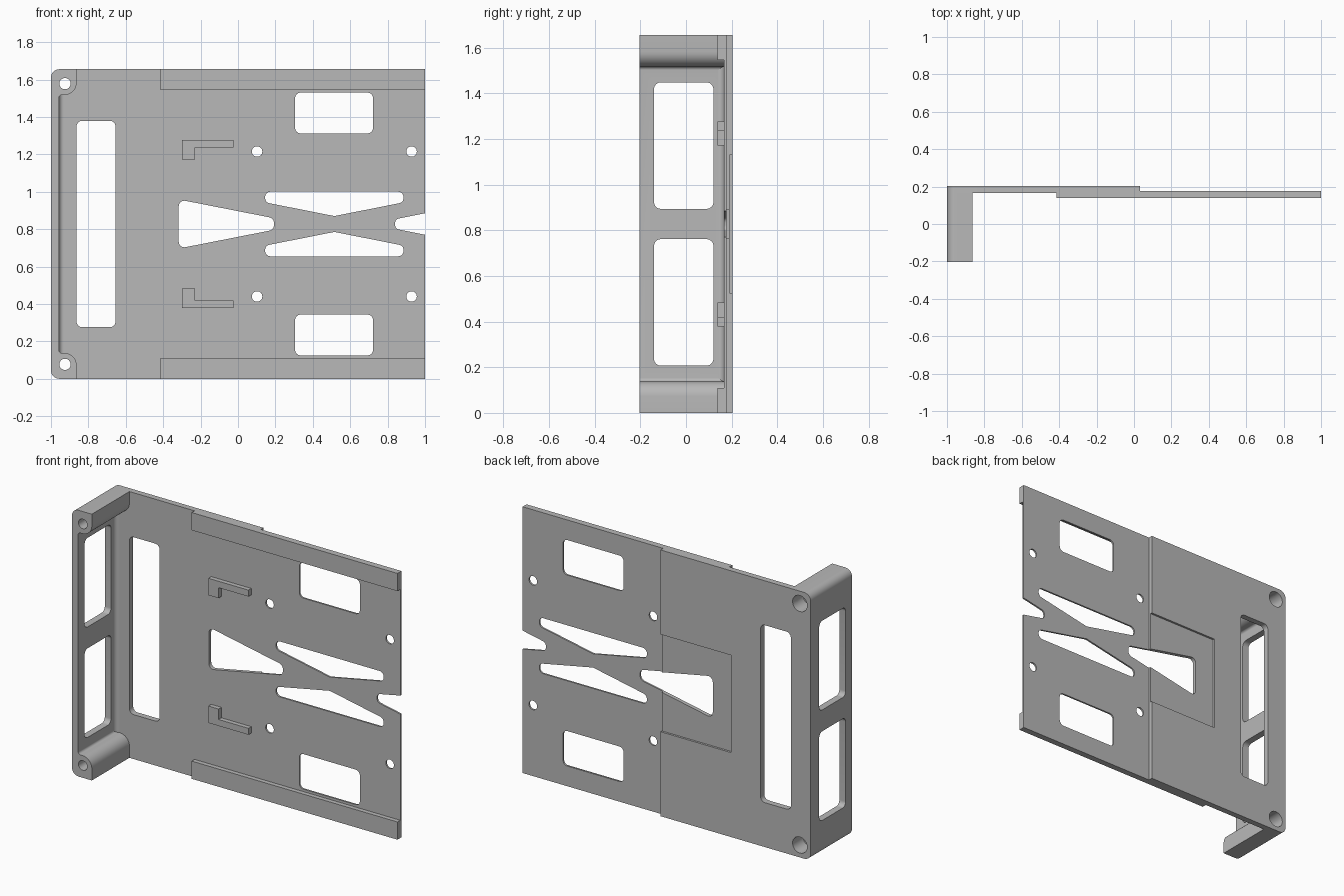
import bpy, bmesh, math
from mathutils import Vector

old = bpy.data.objects.get("Cube")
if old:
    bpy.data.objects.remove(old, do_unlink=True)

H = 1.655                  # overall height
FRONT, BACK = -0.203, 0.203
FACE = 0.166               # front face of the plate
THIN = 0.177               # back of the thin half
LIP = 0.138                # front of flanges and clips
STEP = 0.033               # x where the plate changes thickness

grey = bpy.data.materials.new("plain grey")
grey.use_nodes = True
grey.diffuse_color = (0.48, 0.48, 0.48, 1)
grey.node_tree.nodes["Principled BSDF"].inputs["Base Color"].default_value = (0.48, 0.48, 0.48, 1)


def rounded(points, steps=8):
    """Outline from (u, v, radius) corners."""
    out = []
    n = len(points)
    for i, (u, v, r) in enumerate(points):
        p = Vector((u, v))
        if r == 0:
            out.append(p)
            continue
        a = (Vector(points[i - 1][:2]) - p).normalized()
        b = (Vector(points[(i + 1) % n][:2]) - p).normalized()
        half = a.angle(b) / 2
        centre = p + (a + b).normalized() * (r / math.sin(half))
        t = r / math.tan(half)
        d0, d1 = p + a * t - centre, p + b * t - centre
        a0 = math.atan2(d0.y, d0.x)
        sweep = math.atan2(d0.x * d1.y - d0.y * d1.x, d0.dot(d1))
        for k in range(steps + 1):
            ang = a0 + sweep * k / steps
            out.append(centre + Vector((math.cos(ang), math.sin(ang))) * r)
    return out


def rect(u0, u1, v0, v1, r=0):
    return rounded([(u0, v0, r), (u1, v0, r), (u1, v1, r), (u0, v1, r)])


def circle(u, v, r, n=32):
    return [Vector((u + r * math.cos(k * math.tau / n), v + r * math.sin(k * math.tau / n)))
            for k in range(n)]


def flip(outline):
    return [Vector((p.x, H - p.y)) for p in outline]


def prism(name, outline, lo, hi, axis="y"):
    """Extrude an outline along an axis from lo to hi."""
    place = {"x": lambda p, d: (d, p.x, p.y),
             "y": lambda p, d: (p.x, d, p.y),
             "z": lambda p, d: (p.x, p.y, d)}[axis]
    bm = bmesh.new()
    a = [bm.verts.new(place(p, lo)) for p in outline]
    b = [bm.verts.new(place(p, hi)) for p in outline]
    bm.faces.new(a)
    bm.faces.new(b[::-1])
    n = len(a)
    for i in range(n):
        j = (i + 1) % n
        bm.faces.new((a[j], a[i], b[i], b[j]))
    bmesh.ops.recalc_face_normals(bm, faces=bm.faces)
    mesh = bpy.data.meshes.new(name)
    bm.to_mesh(mesh)
    bm.free()
    mesh.materials.append(grey)
    ob = bpy.data.objects.new(name, mesh)
    bpy.context.collection.objects.link(ob)
    return ob


def activate(ob):
    bpy.ops.object.select_all(action="DESELECT")
    ob.select_set(True)
    bpy.context.view_layer.objects.active = ob


def cut(ob, outline, lo=-1, hi=1, axis="y"):
    tool = prism("cutter", outline, lo, hi, axis)
    tool.hide_render = True
    mod = ob.modifiers.new("cut", "BOOLEAN")
    mod.operation, mod.solver, mod.object = "DIFFERENCE", "EXACT", tool
    activate(ob)
    bpy.ops.object.modifier_apply(modifier=mod.name)
    bpy.data.objects.remove(tool, do_unlink=True)


parts = []
mid = H / 2

# Openings in the plate
wedge = rounded([(-0.317, mid + 0.131, 0.03), (-0.317, mid - 0.131, 0.03),
                 (0.192, mid - 0.031, 0.03), (0.192, mid + 0.031, 0.03)])
vee = rounded([(0.145, 1.0, 0.028), (0.885, 1.0, 0.028), (0.885, 0.943, 0.028),
               (0.515, 0.87, 0), (0.145, 0.943, 0.028)])
notch = rounded([(0.84, mid + 0.0255, 0.025), (0.84, mid - 0.0255, 0.025),
                 (1.1, mid - 0.0775, 0), (1.1, mid + 0.0775, 0)])
window = rect(0.305, 0.722, 1.312, 1.53, 0.03)
screw_x, screw_z = -0.925, 0.077

# Thick half of the plate, with slot, shallow back pocket and screw holes
thick = prism("thick_plate", rounded([(-1, 0, 0.045), (STEP, 0, 0), (STEP, H, 0), (-1, H, 0.045)]),
              FACE, BACK)
cut(thick, rect(-0.863, -0.655, 0.276, H - 0.276, 0.03))
cut(thick, rect(-0.45, 0.2, 0.525, H - 0.525), 0.19, 0.3)
cut(thick, wedge)
parts.append(thick)

# Thin half of the plate
thin = prism("thin_plate", rect(STEP, 1, 0, H), FACE, THIN)
cut(thin, wedge)
cut(thin, notch)
for shape in (vee, window, circle(0.102, 1.215, 0.028), circle(0.928, 1.215, 0.028)):
    cut(thin, shape)
    cut(thin, flip(shape))
parts.append(thin)

# End wall with its two corner posts
wall_x, post_x, post_z = -0.957, -0.863, 0.138
wall = prism("end_wall", rounded([
    (-1, 0, 0.045), (post_x, 0, 0), (post_x, post_z, 0.065), (wall_x, post_z, 0.015),
    (wall_x, H - post_z, 0.015), (post_x, H - post_z, 0.065), (post_x, H, 0), (-1, H, 0.045)]),
    FRONT, FACE)
lower = rect(-0.14, 0.12, 0.207, 0.761, 0.03)
for shape in (lower, flip(lower)):
    cut(wall, shape, -1.1, -0.9, "x")
parts.append(wall)

# Screw holes through the posts, widened from the back
for flipped in (False, True):
    bore, wide = circle(screw_x, screw_z, 0.03), circle(screw_x, screw_z, 0.05)
    if flipped:
        bore, wide = flip(bore), flip(wide)
    cut(wall, bore)
    cut(wall, wide, 0.1, 1)
    cut(thick, wide)

# Inner fillet between wall and plate
r = 0.025
arc = [Vector((wall_x + r + r * math.cos(a), FACE - r + r * math.sin(a)))
       for a in (math.pi / 2 * (1 + k / 8) for k in range(9))]
parts.append(prism("wall_fillet", [Vector((wall_x, FACE))] + arc[:-1]
                   + [Vector((wall_x, FACE - r))], post_z, H - post_z, "z"))

# Edge flanges and L-shaped clips, lower and upper
flange = rect(-0.415, 1, 0, 0.11)
clip = rounded([(-0.3, 0.378, 0), (-0.025, 0.378, 0), (-0.025, 0.418, 0),
                (-0.23, 0.418, 0), (-0.23, 0.483, 0), (-0.3, 0.483, 0)])
for name, shape in (("flange", flange), ("clip", clip)):
    parts.append(prism("lower_" + name, shape, LIP, FACE))
    parts.append(prism("upper_" + name, flip(shape), LIP, FACE))

for ob in parts:
    activate(ob)
    bpy.ops.object.shade_smooth_by_angle(angle=math.radians(30))
